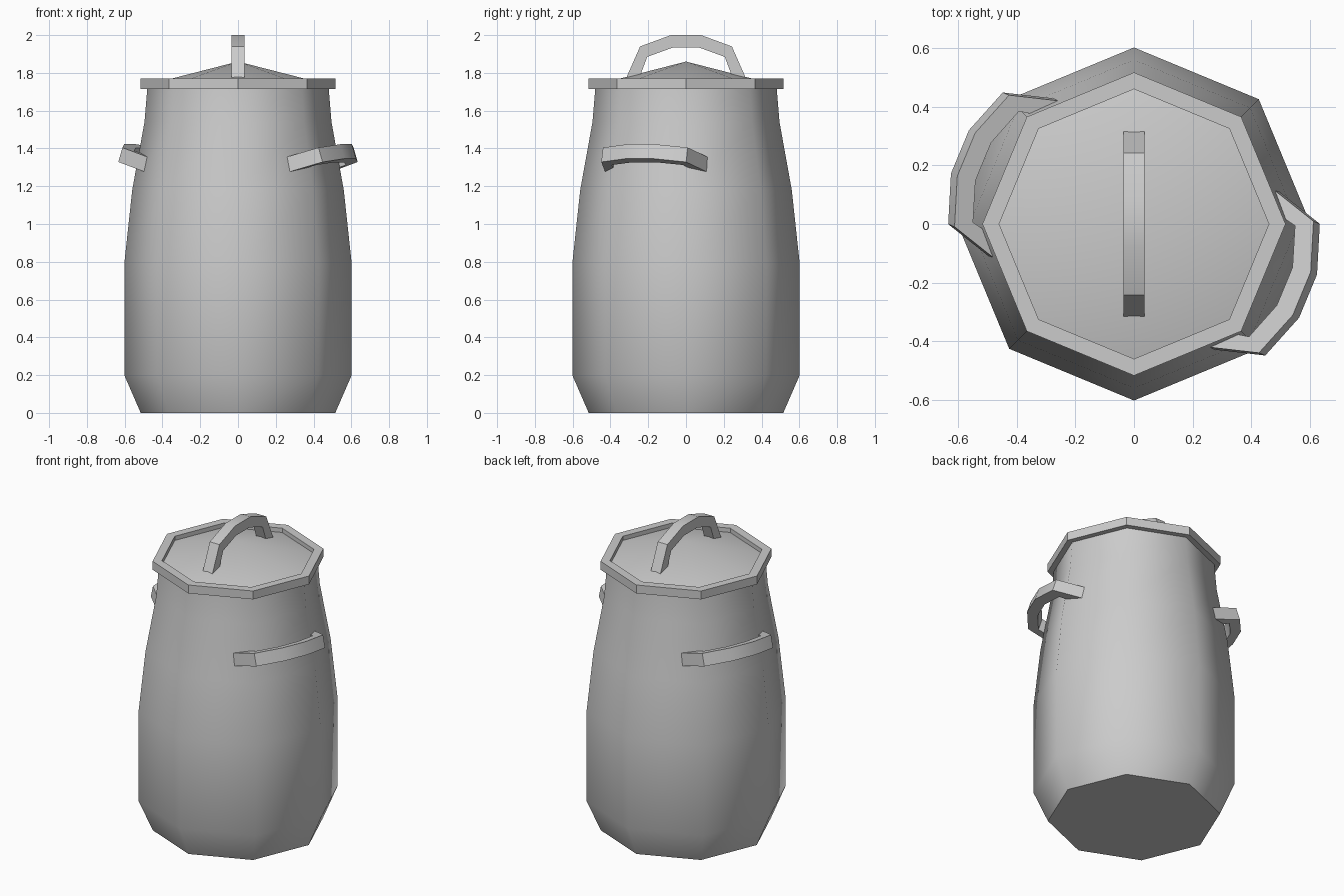
import bpy, bmesh
from math import radians, cos, sin, pi
from mathutils import Matrix

if "Cube" in bpy.data.objects:
    bpy.data.objects.remove(bpy.data.objects["Cube"])

SIDES = 8


def finish(name, bm, angle):
    bmesh.ops.recalc_face_normals(bm, faces=bm.faces)
    mesh = bpy.data.meshes.new(name)
    bm.to_mesh(mesh)
    bm.free()
    obj = bpy.data.objects.new(name, mesh)
    bpy.context.collection.objects.link(obj)
    bpy.ops.object.select_all(action='DESELECT')
    obj.select_set(True)
    bpy.context.view_layer.objects.active = obj
    bpy.ops.object.shade_smooth_by_angle(angle=radians(angle))
    return obj


def lathe(name, profile, angle):
    """Eight-sided turned solid; a radius of 0 makes an apex, otherwise ends are capped."""
    bm = bmesh.new()
    rings = []
    for r, z in profile:
        if r == 0:
            rings.append([bm.verts.new((0, 0, z))] * SIDES)
        else:
            rings.append([bm.verts.new((r * cos(2 * pi * i / SIDES), r * sin(2 * pi * i / SIDES), z))
                          for i in range(SIDES)])
    for a, b in zip(rings, rings[1:]):
        for i in range(SIDES):
            j = (i + 1) % SIDES
            bm.faces.new(dict.fromkeys([a[i], a[j], b[j], b[i]]))
    for ring in (rings[0], rings[-1]):
        if len(set(ring)) > 1:
            bm.faces.new(ring)
    return finish(name, bm, angle)


def handle(name, end_out, end_in, width, matrix):
    """Arched strap: spans local y, rises along z to 0, has its width along x."""
    half_out = [end_out, (0.243, -0.06), (0.08, 0)]
    half_in = [end_in, (0.205, -0.115), (0.07, -0.066)]
    outer, inner = [h + [(-y, z) for y, z in reversed(h)] for h in (half_out, half_in)]
    bm = bmesh.new()
    sections = []
    for o, i in zip(outer, inner):
        sections.append([bm.verts.new((x, *p)) for x, p in
                         ((-width / 2, o), (width / 2, o), (width / 2, i), (-width / 2, i))])
    for a, b in zip(sections, sections[1:]):
        for k in range(4):
            m = (k + 1) % 4
            bm.faces.new((a[k], a[m], b[m], b[k]))
    bm.faces.new(sections[0])
    bm.faces.new(sections[-1])
    bm.transform(matrix)
    return finish(name, bm, 30)


# Pot body
lathe("pot_body", [(0.515, 0), (0.602, 0.2), (0.602, 0.79), (0.56, 1.18),
                   (0.495, 1.54), (0.48, 1.72)], 50)

# Lid with raised rim and shallow cone
lathe("lid", [(0.46, 1.715), (0.517, 1.715), (0.517, 1.77), (0.46, 1.77),
              (0.46, 1.742), (0, 1.86)], 30)

# Lid handle
handle("lid_handle", (0.32, -0.235), (0.25, -0.235), 0.07, Matrix.Translation((0, 0, 2)))

# Tilted carrying handles on two opposite faces
for name, turn in (("right_handle", -22.5), ("left_handle", 157.5)):
    m = (Matrix.Rotation(radians(turn), 4, 'Z') @ Matrix.Translation((0.631, 0, 1.384))
         @ Matrix.Rotation(radians(73), 4, 'Y'))
    handle(name, (0.295, -0.25), (0.23, -0.25), 0.08, m)
